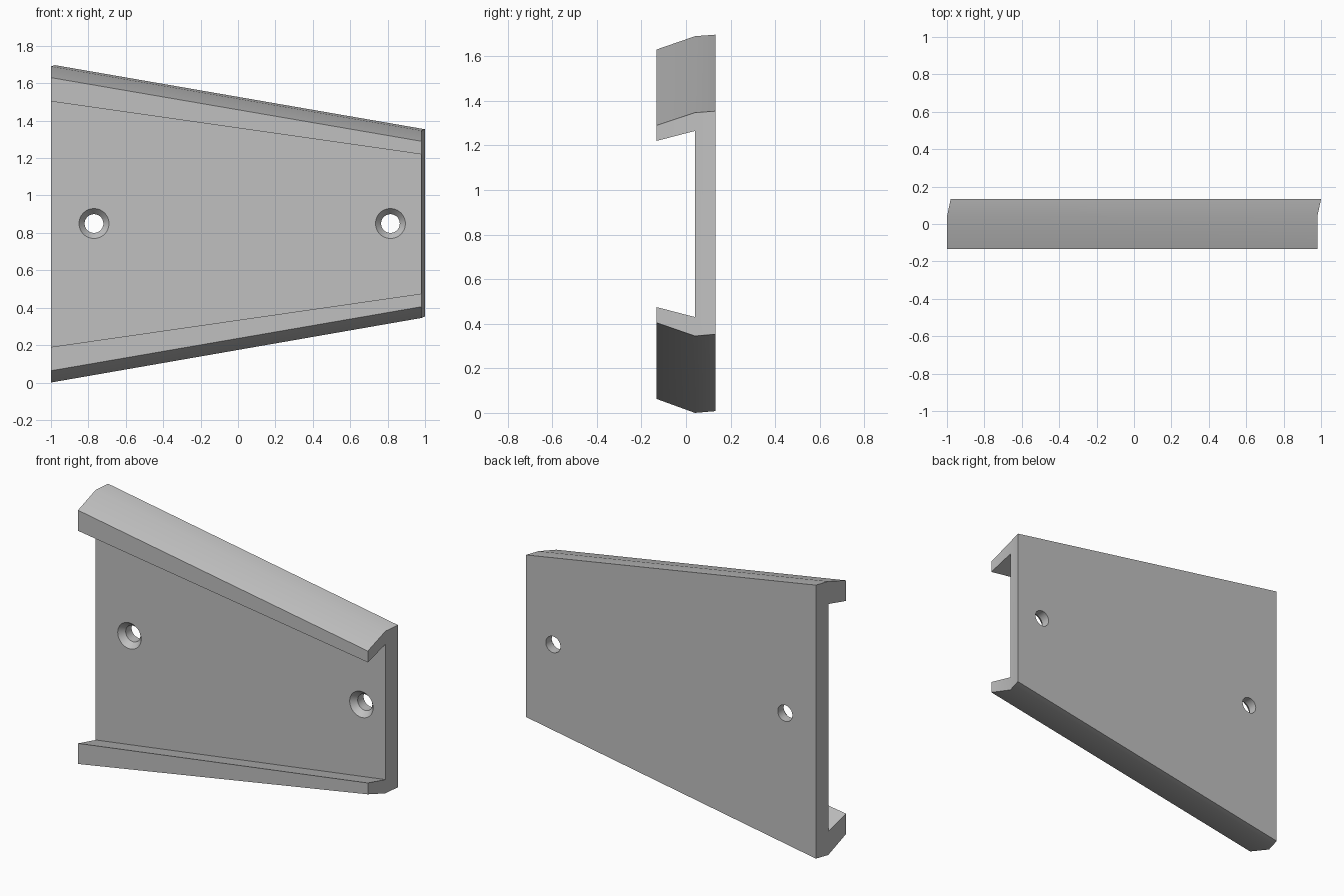
import bpy, bmesh, math

if "Cube" in bpy.data.objects:
    bpy.data.objects.remove(bpy.data.objects["Cube"], do_unlink=True)

grey = bpy.data.materials.new("plain grey")
grey.use_nodes = True
colour = (0.53, 0.53, 0.53, 1)
grey.diffuse_color = colour
grey.node_tree.nodes["Principled BSDF"].inputs["Base Color"].default_value = colour

FRONT, FLOOR, BACK = -0.133, 0.04, 0.133


def make_object(name, bm):
    bmesh.ops.recalc_face_normals(bm, faces=bm.faces)
    mesh = bpy.data.meshes.new(name)
    bm.to_mesh(mesh)
    bm.free()
    mesh.materials.append(grey)
    obj = bpy.data.objects.new(name, mesh)
    bpy.context.collection.objects.link(obj)
    return obj


# Tapered channel: section points as (y, z at left end, z at right end)
section = [
    (BACK, 0.008, 0.353), (BACK, 1.697, 1.354),
    (FLOOR, 1.69, 1.347), (FRONT, 1.63, 1.29),
    (FRONT, 1.503, 1.22), (FLOOR, 1.55, 1.265),
    (FLOOR, 0.145, 0.43), (FRONT, 0.19, 0.475),
    (FRONT, 0.063, 0.405), (FLOOR, 0.0, 0.345),
]
bm = bmesh.new()
ends = [[], []]
for y, z_low, z_high in section:
    skew = 0.02 if y == BACK else 0
    ends[0].append(bm.verts.new((-1 + skew, y, z_low)))
    ends[1].append(bm.verts.new((0.98 + skew, y, z_high)))
count = len(section)
for i in range(count):
    j = (i + 1) % count
    bm.faces.new((ends[0][i], ends[0][j], ends[1][j], ends[1][i]))
# End caps: the web plus the two lips
for ring in ends:
    for cap in ((0, 1, 2, 5, 6, 9), (2, 3, 4, 5), (6, 7, 8, 9)):
        bm.faces.new([ring[k] for k in cap])
plate = make_object("channel_plate", bm)


# Countersunk screw holes
def cut_hole(x, z, sides=48):
    bm = bmesh.new()
    rings = []
    for y, r in ((0.0, 0.08), (FLOOR, 0.08), (0.075, 0.05), (0.2, 0.05)):
        rings.append([bm.verts.new((x + r * math.cos(math.tau * k / sides), y,
                                    z + r * math.sin(math.tau * k / sides)))
                      for k in range(sides)])
    for a, b in zip(rings, rings[1:]):
        for k in range(sides):
            n = (k + 1) % sides
            bm.faces.new((a[k], a[n], b[n], b[k]))
    bm.faces.new(rings[0])
    bm.faces.new(rings[-1])
    cutter = make_object("hole_cutter", bm)
    cutter.hide_render = True
    mod = plate.modifiers.new("screw hole", "BOOLEAN")
    mod.operation = "DIFFERENCE"
    mod.solver = "EXACT"
    mod.object = cutter
    bpy.ops.object.modifier_apply(modifier=mod.name)
    bpy.data.objects.remove(cutter, do_unlink=True)


bpy.ops.object.select_all(action="DESELECT")
plate.select_set(True)
bpy.context.view_layer.objects.active = plate
for hole_x in (-0.77, 0.815):
    cut_hole(hole_x, 0.85)
bpy.ops.object.shade_smooth_by_angle(angle=math.radians(30))
